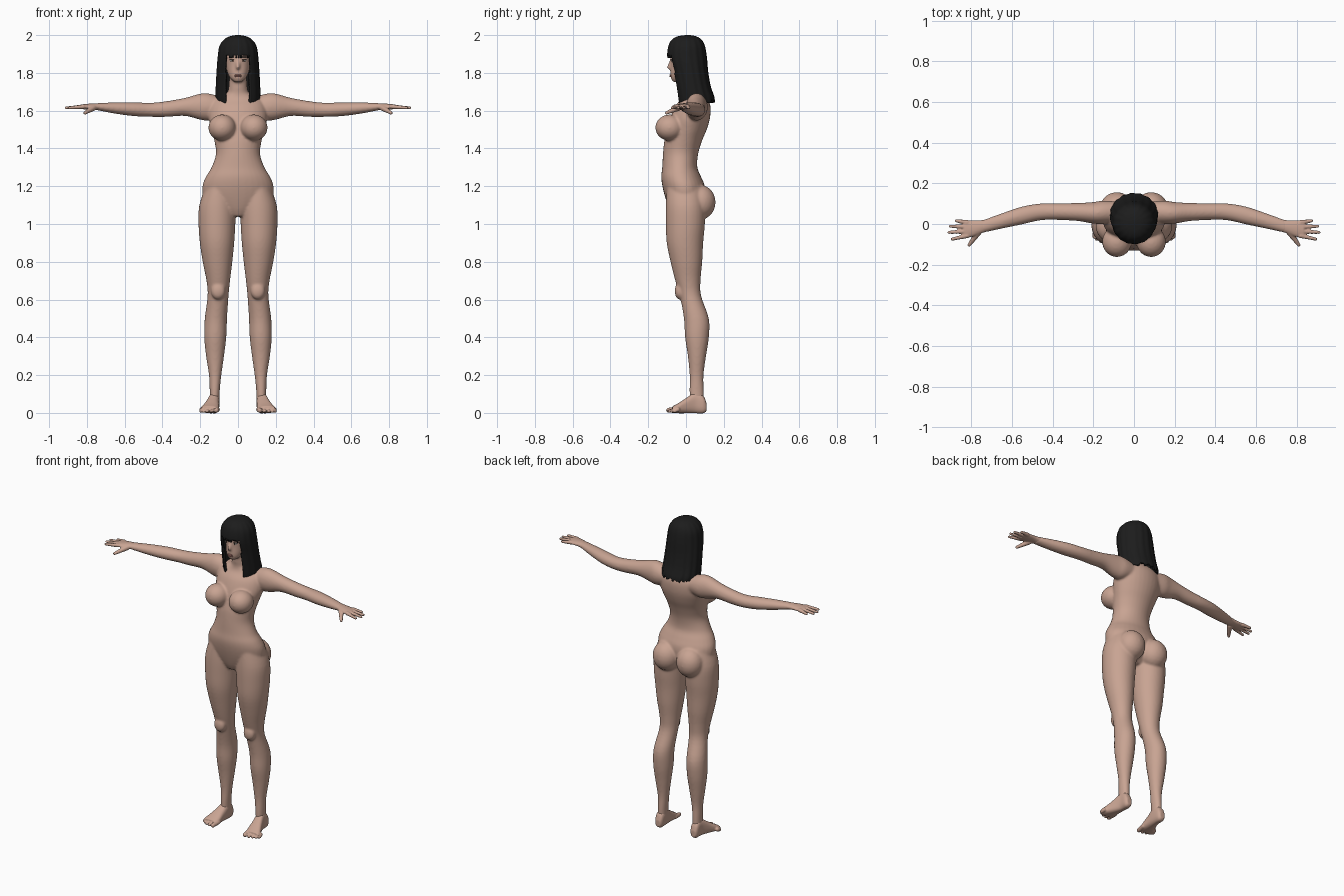
import bpy, bmesh, math, random
from mathutils import Vector, Matrix

random.seed(4)
cube = bpy.data.objects.get("Cube")
if cube:
    bpy.data.objects.remove(cube)


def material(name, r, g, b):
    m = bpy.data.materials.new(name)
    m.use_nodes = True
    m.diffuse_color = (r, g, b, 1)
    bsdf = m.node_tree.nodes["Principled BSDF"]
    bsdf.inputs["Base Color"].default_value = (r, g, b, 1)
    bsdf.inputs["Roughness"].default_value = 0.6
    return m


skin = material("skin", 0.58, 0.37, 0.29)
black = material("black hair", 0.012, 0.012, 0.012)
lip = material("lip pink", 0.45, 0.2, 0.17)
white = material("eye white", 0.7, 0.68, 0.65)
brown = material("iris brown", 0.05, 0.03, 0.02)


def spline(rows, steps):
    """Smooth in-between rows through the given ones."""
    out = []
    for i in range(len(rows) - 1):
        a, b, c, d = (Vector(rows[min(max(k, 0), len(rows) - 1)]) for k in range(i - 1, i + 3))
        for s in range(steps):
            t = s / steps
            out.append(b + (c - a) * (t / 2) + (2 * a - 5 * b + 4 * c - d) * (t * t / 2)
                       + (3 * b - a - 3 * c + d) * (t ** 3 / 2))
    return out + [Vector(rows[-1])]


def loft(bm, axis, rows, side=1, power=2.0, seg=32, steps=4):
    """Rounded tube along an axis; a row is position, then low and high of both other axes."""
    rings = []
    for t, a0, a1, b0, b1 in spline(rows, steps):
        ring = []
        for k in range(seg):
            ang = math.tau * k / seg
            c, s = math.cos(ang), math.sin(ang)
            a = (a0 + a1) / 2 + (a1 - a0) / 2 * math.copysign(abs(c) ** (2 / power), c)
            b = (b0 + b1) / 2 + (b1 - b0) / 2 * math.copysign(abs(s) ** (2 / power), s)
            x, y, z = {"x": (t, a, b), "y": (a, t, b), "z": (a, b, t)}[axis]
            ring.append(bm.verts.new((x * side, y, z)))
        rings.append(ring)
    for lo, hi in zip(rings, rings[1:]):
        for k in range(seg):
            n = (k + 1) % seg
            bm.faces.new((lo[k], lo[n], hi[n], hi[k]))
    bm.faces.new(rings[0])
    bm.faces.new(rings[-1])
    return rings


def blob(bm, pos, size, side=1, detail=3):
    """Ellipsoid."""
    m = Matrix.Translation((pos[0] * side, pos[1], pos[2])) @ Matrix.Diagonal((*size, 1))
    bmesh.ops.create_icosphere(bm, subdivisions=detail, radius=1, matrix=m)


def digit(bm, p, q, r0, r1, side=1, count=10):
    """Tapering rounded rod from p to q."""
    p, q = Vector(p), Vector(q)
    for i in range(count):
        t = i / (count - 1)
        blob(bm, p.lerp(q, t), [r0 + (r1 - r0) * t] * 3, side, 2)


def finish(name, bm, mat, voxel=0, smooth=0):
    bmesh.ops.recalc_face_normals(bm, faces=bm.faces)
    me = bpy.data.meshes.new(name)
    bm.to_mesh(me)
    bm.free()
    for p in me.polygons:
        p.use_smooth = True
    me.materials.append(mat)
    ob = bpy.data.objects.new(name, me)
    bpy.context.scene.collection.objects.link(ob)
    if voxel:
        r = ob.modifiers.new("fuse", "REMESH")
        r.mode = "VOXEL"
        r.voxel_size = voxel
        r.use_smooth_shade = True
        s = ob.modifiers.new("soften", "SMOOTH")
        s.factor = 0.5
        s.iterations = smooth
    return ob


def symmetric(rows):
    return [(z, -w, w, f, b) for z, w, f, b in rows]


# Torso and neck
body = bmesh.new()
loft(body, "z", symmetric([
    (1.04, .05, -.07, .04), (1.08, .12, -.09, .08), (1.14, .18, -.11, .1),
    (1.2, .188, -.125, .1), (1.25, .17, -.131, .08), (1.3, .14, -.126, .06),
    (1.37, .117, -.122, .064), (1.44, .125, -.115, .085), (1.5, .14, -.1, .11),
    (1.56, .155, -.085, .127), (1.62, .15, -.06, .13), (1.66, .125, -.03, .117),
    (1.69, .065, -.022, .09), (1.72, .05, -.025, .07), (1.8, .046, -.03, .06)]))

# Head and nose
loft(body, "z", symmetric([
    (1.752, .02, -.07, -.03), (1.772, .042, -.08, .01), (1.8, .056, -.083, .06),
    (1.84, .065, -.081, .088), (1.88, .069, -.083, .094), (1.92, .07, -.08, .09),
    (1.96, .05, -.05, .065), (1.975, .02, -.02, .03)]), power=2.2)
digit(body, (0, -.078, 1.868), (0, -.09, 1.83), .008, .012)

leg_rows = [
    (1.2, .03, .17, -.1, .08), (1.1, .012, .205, -.107, .1), (1, .014, .209, -.107, .1),
    (.9, .02, .202, -.102, .091), (.8, .03, .187, -.082, .086), (.7, .042, .167, -.057, .077),
    (.62, .05, .161, -.033, .08), (.5, .058, .176, -.011, .121), (.4, .062, .179, -.005, .121),
    (.3, .074, .169, .01, .106), (.2, .088, .154, .019, .093), (.12, .096, .15, .018, .094),
    (.04, .1, .15, .02, .095)]
arm_rows = [
    (.08, .01, .11, 1.57, 1.67), (.15, 0, .115, 1.548, 1.69), (.2, .002, .108, 1.552, 1.69),
    (.28, .015, .103, 1.572, 1.668), (.38, .02, .102, 1.567, 1.65), (.46, .018, .101, 1.567, 1.642),
    (.55, -.002, .086, 1.571, 1.644), (.65, -.023, .053, 1.584, 1.644), (.75, -.045, .017, 1.603, 1.64)]

for side in (1, -1):
    loft(body, "z", leg_rows, side)
    loft(body, "x", arm_rows, side)
    blob(body, (.084, .076, 1.115), (.084, .081, .092), side)     # buttock
    blob(body, (.084, -.087, 1.51), (.073, .076, .07), side)      # breast
    blob(body, (.105, -.035, .645), (.038, .025, .045), side)     # knee
finish("body", body, skin, .006, 12)

for side, word in ((1, "left"), (-1, "right")):
    # Hand: palm, four fingers and thumb
    hand = bmesh.new()
    loft(hand, "x", [(.72, -.036, .024, 1.6, 1.639), (.76, -.049, .018, 1.605, 1.639),
                     (.8, -.064, .018, 1.606, 1.636), (.835, -.069, .015, 1.609, 1.632)], side)
    for y0, x1, y1 in ((.008, .873, .016), (-.014, .903, -.011), (-.036, .909, -.041), (-.058, .893, -.074)):
        digit(hand, (.82, y0, 1.621), (x1, y1, 1.615), .0125, .0085, side)
    digit(hand, (.765, -.04, 1.615), (.81, -.103, 1.588), .017, .0095, side)
    finish(word + "_hand", hand, skin, .004, 4)

    # Foot: heel, instep and five toes
    foot = bmesh.new()
    loft(foot, "y", [(.109, .11, .142, .01, .05), (.092, .1, .152, -.002, .09),
                     (.05, .098, .155, -.002, .108), (0, .1, .172, -.002, .078),
                     (-.04, .1, .19, -.002, .052), (-.072, .105, .2, 0, .034)], side, 2.6)
    for i, (x, y) in enumerate(((.115, -.092), (.141, -.092), (.163, -.085), (.182, -.075), (.197, -.062))):
        r = .009 if i else .014
        digit(foot, (x - .006, -.045, .018), (x, y, r), .014, r, side)
    finish(word + "_foot", foot, skin, .004, 4)

    # Eye, iris, lash line and brow
    for part, pos, size, mat in (
            ("eye", (.029, -.07, 1.864), (.013, .008, .0055), white),
            ("iris", (.029, -.0755, 1.864), (.005, .004, .005), brown),
            ("lash", (.03, -.073, 1.87), (.015, .008, .002), black),
            ("brow", (.031, -.074, 1.884), (.017, .008, .0025), black)):
        bm = bmesh.new()
        blob(bm, pos, size, side)
        finish(word + "_" + part, bm, mat)

# Lips
for part, z in (("upper_lip", 1.7885), ("lower_lip", 1.7815)):
    bm = bmesh.new()
    blob(bm, (0, -.079, z), (.018, .009, .0045))
    finish(part, bm, lip)

# Long hair with a cut fringe, open over the face
hair = bmesh.new()
SEG = 96
rings = loft(hair, "z", symmetric([
    (2, .012, -.003, .022), (1.993, .045, -.045, .055), (1.975, .075, -.075, .083),
    (1.94, .098, -.093, .1), (1.88, .107, -.098, .11), (1.8, .113, -.078, .117),
    (1.72, .117, -.064, .131), (1.66, .118, -.056, .148), (1.625, .113, -.05, .152)]),
    seg=SEG, steps=6)
bmesh.ops.recalc_face_normals(hair, faces=hair.faces)
bottom = [f for f in hair.faces if len(f.verts) > 4 and f.calc_center_median().z < 1.8]
jag = [random.uniform(-.012, .012) for _ in range(SEG)]
gap = [f for f in hair.faces if f not in bottom
       and f.calc_center_median().z < 1.888 + jag[f.index % SEG] * .4
       and abs(f.calc_center_median().x) < .066 and f.calc_center_median().y < 0]
bmesh.ops.delete(hair, geom=bottom + gap, context="FACES")
for row, ring in enumerate(rings):
    drop = (row / len(rings)) ** 4
    for k, v in enumerate(ring):
        if v.is_valid:
            groove = 1 + .012 * math.sin(k * math.tau / 6) * min(1, row / 12)
            back = max(0, v.co.y) * .2
            v.co = (v.co.x * groove, v.co.y * groove, v.co.z + (jag[k] + back) * drop)
hair_ob = finish("hair", hair, black)
thick = hair_ob.modifiers.new("thickness", "SOLIDIFY")
thick.thickness = .012
thick.offset = -1
